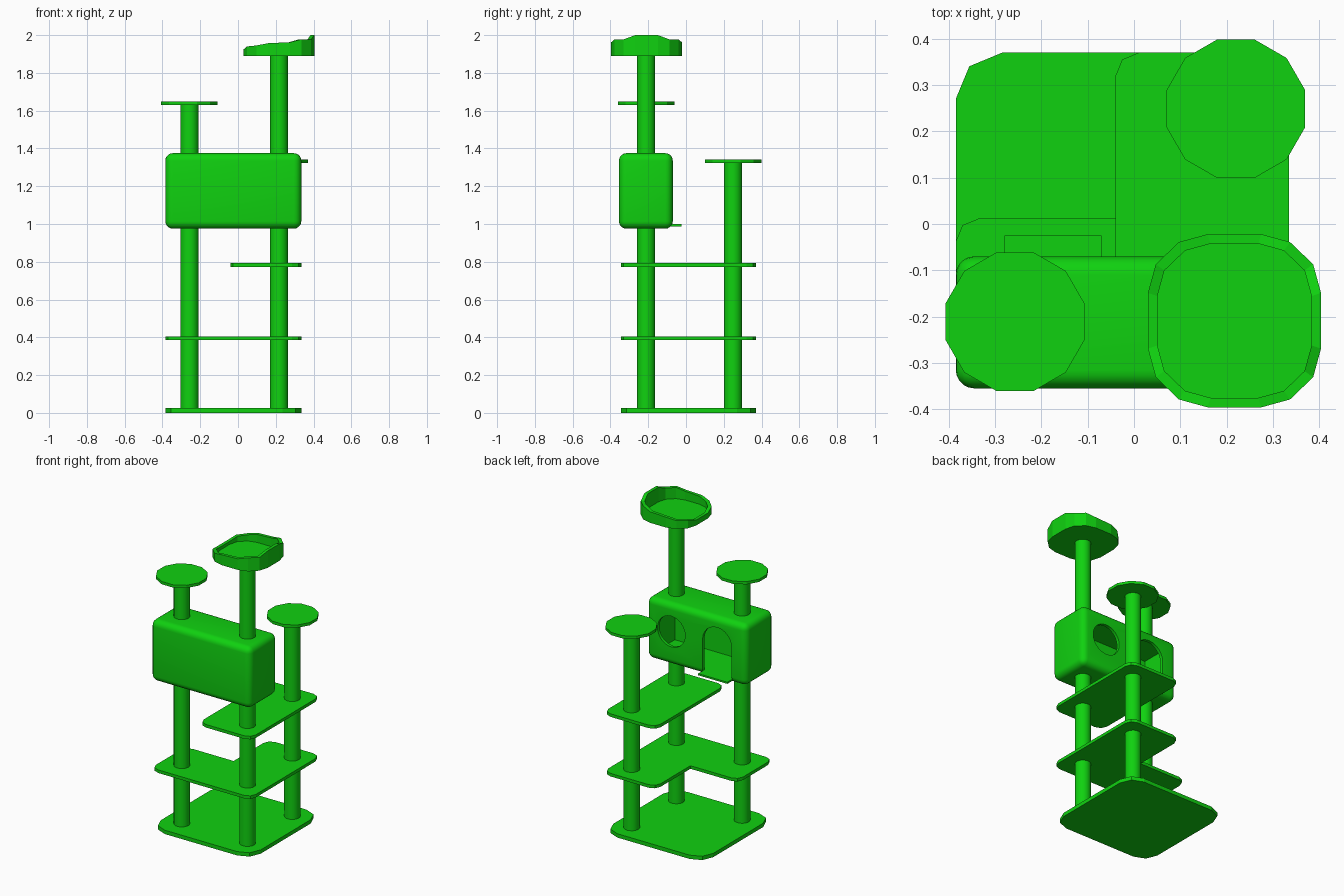
import bpy, bmesh, math
from mathutils import Matrix, Vector

if "Cube" in bpy.data.objects:
    bpy.data.objects.remove(bpy.data.objects["Cube"], do_unlink=True)

green = bpy.data.materials.new("bright_green")
green.use_nodes = True
color = (0.005, 0.64, 0.005, 1)
green.diffuse_color = color
green.node_tree.nodes["Principled BSDF"].inputs["Base Color"].default_value = color


def finish(name, bm, smooth=False):
    """Turn a bmesh into an object with the shared material."""
    bmesh.ops.recalc_face_normals(bm, faces=bm.faces)
    mesh = bpy.data.meshes.new(name)
    bm.to_mesh(mesh)
    bm.free()
    mesh.materials.append(green)
    ob = bpy.data.objects.new(name, mesh)
    bpy.context.collection.objects.link(ob)
    if smooth:
        smooth_object(ob)
    return ob


def select_only(ob):
    bpy.ops.object.select_all(action='DESELECT')
    ob.select_set(True)
    bpy.context.view_layer.objects.active = ob


def smooth_object(ob):
    select_only(ob)
    bpy.ops.object.shade_smooth_by_angle(angle=math.radians(35))


def cylinder(name, x, y, z0, z1, radius, sides, turn=0.0, smooth=False):
    bm = bmesh.new()
    bmesh.ops.create_cone(bm, cap_ends=True, segments=sides, radius1=radius, radius2=radius,
                          depth=z1 - z0,
                          matrix=Matrix.Translation((x, y, (z0 + z1) / 2)) @ Matrix.Rotation(turn, 4, 'Z'))
    return finish(name, bm, smooth)


def block(name, lo, hi, bevel=0.0, segments=1, smooth=False):
    bm = bmesh.new()
    lo, hi = Vector(lo), Vector(hi)
    bmesh.ops.create_cube(bm, size=1, matrix=Matrix.Translation((lo + hi) / 2) @ Matrix.Diagonal((*(hi - lo), 1)))
    if bevel:
        bmesh.ops.bevel(bm, geom=bm.edges[:], offset=bevel, segments=segments, profile=0.5, affect='EDGES')
    return finish(name, bm, smooth)


def board(name, outline, z0, z1, radius, sharp=()):
    """Flat shelf from an outline; corners are rounded in two facets unless listed as sharp."""
    bm = bmesh.new()
    face = bm.faces.new([bm.verts.new((x, y, z0)) for x, y in outline])
    lifted = bmesh.ops.extrude_face_region(bm, geom=[face])
    bmesh.ops.translate(bm, vec=(0, 0, z1 - z0),
                        verts=[v for v in lifted["geom"] if isinstance(v, bmesh.types.BMVert)])
    corners = [outline[i] for i in range(len(outline)) if i not in sharp]
    edges = []
    for e in bm.edges:
        a, b = e.verts
        upright = (a.co.xy - b.co.xy).length < 1e-5
        if upright and any((a.co.xy - Vector(c)).length < 1e-4 for c in corners):
            edges.append(e)
    bmesh.ops.bevel(bm, geom=edges, offset=radius, segments=2, profile=0.5, affect='EDGES')
    return finish(name, bm)


def cut(target, cutter):
    mod = target.modifiers.new("cut", 'BOOLEAN')
    mod.operation, mod.solver, mod.object = 'DIFFERENCE', 'EXACT', cutter
    select_only(target)
    bpy.ops.object.modifier_apply(modifier=mod.name)
    bpy.data.objects.remove(cutter, do_unlink=True)


# Base and shelves
L, R, F, B = -0.385, 0.335, -0.345, 0.37
STEP_X, STEP_Y = -0.04, 0.012
board("base", [(L, F), (R, F), (R, B), (L, B)], 0, 0.025, 0.1)
board("lower_shelf", [(L, F), (R, F), (R, B), (STEP_X, B), (STEP_X, STEP_Y), (L, STEP_Y)],
      0.385, 0.405, 0.05, sharp=(4,))
board("upper_shelf", [(STEP_X, F), (R, F), (R, B), (STEP_X, B)], 0.773, 0.793, 0.05)

# Posts, interrupted by the hollow house
LEFT, RIGHT, FRONT, BACK = -0.257, 0.217, -0.211, 0.249
for name, x, y, z0, z1 in [
        ("left_post_lower", LEFT, FRONT, 0.02, 0.98), ("left_post_upper", LEFT, FRONT, 1.37, 1.635),
        ("right_post_lower", RIGHT, FRONT, 0.02, 0.98), ("right_post_upper", RIGHT, FRONT, 1.37, 1.895),
        ("back_post", RIGHT, BACK, 0.02, 1.33)]:
    cylinder(name, x, y, z0, z1, 0.048, 24, smooth=True)

# Round perches
for name, x, y, z in [("left_perch", LEFT, FRONT, 1.63), ("back_perch", RIGHT + 0.003, BACK, 1.323)]:
    cylinder(name, x, y, z, z + 0.018, 0.155, 12, turn=math.pi / 12)

# Hollow house with a round window and an arched door at the back
house = block("house", (L, -0.355, 0.975), (R, -0.07, 1.375), 0.04, 5)
cut(house, block("house_hollow", (L + 0.02, -0.335, 0.998), (R - 0.02, -0.09, 1.355)))


def wall_cutter(name, points):
    bm = bmesh.new()
    face = bm.faces.new([bm.verts.new((x, -0.15, z)) for x, z in points])
    moved = bmesh.ops.extrude_face_region(bm, geom=[face])
    bmesh.ops.translate(bm, vec=(0, 0.15, 0),
                        verts=[v for v in moved["geom"] if isinstance(v, bmesh.types.BMVert)])
    return finish(name, bm)


def arc(cx, cz, r, span, steps):
    return [(cx + r * math.cos(span * i / steps), cz + r * math.sin(span * i / steps))
            for i in range(steps + 1)]


cut(house, wall_cutter("window_cutter", arc(0.155, 1.195, 0.1, math.tau, 24)[:-1]))
cut(house, wall_cutter("door_cutter", arc(-0.175, 1.205, 0.105, math.pi, 12)
                       + [(-0.28, 0.998), (-0.07, 0.998)]))
smooth_object(house)
block("door_sill", (-0.28, -0.085, 0.988), (-0.07, -0.025, 0.999))

# Bowl bed on the tallest post, with a rim that rises to the right
quarter = [(0.187, 0.06), (0.17, 0.122), (0.12, 0.17), (0.058, 0.187)]
half = quarter + [(-x, y) for x, y in reversed(quarter)]
heights = [2.0, 1.977, 1.978, 1.962, 1.957, 1.945, 1.94, 1.925]
ring = [(x, y, z) for (x, y), z in zip(half, heights)]
ring += [(x, -y, z) for x, y, z in reversed(ring)]
bm = bmesh.new()


def loop(scale, z=None):
    return [bm.verts.new((RIGHT + x * scale, FRONT + 0.002 + y * scale, h if z is None else z))
            for x, y, h in ring]


loops = [loop(1, 1.89), loop(1), loop(0.89), loop(0.89, 1.905)]
for low, high in zip(loops, loops[1:]):
    for i in range(len(ring)):
        j = (i + 1) % len(ring)
        bm.faces.new((low[i], low[j], high[j], high[i]))
bm.faces.new(loops[0])
bm.faces.new(loops[-1])
finish("bowl_bed", bm)
